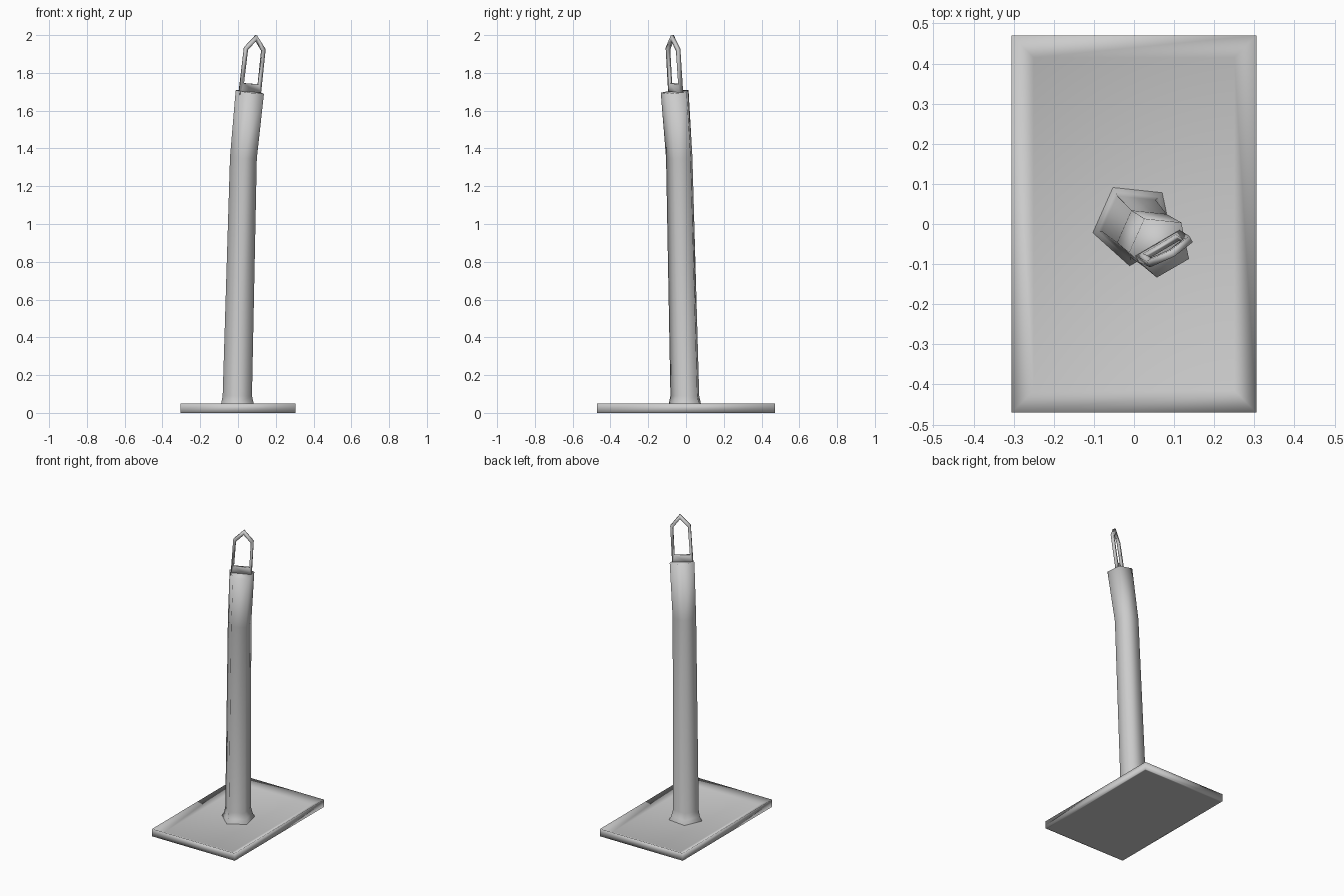
import bpy, bmesh
from math import cos, sin, radians
from mathutils import Vector

if "Cube" in bpy.data.objects:
    bpy.data.objects.remove(bpy.data.objects["Cube"])


def finish(bm, name):
    bmesh.ops.recalc_face_normals(bm, faces=bm.faces[:])
    me = bpy.data.meshes.new(name)
    bm.to_mesh(me)
    bm.free()
    ob = bpy.data.objects.new(name, me)
    bpy.context.collection.objects.link(ob)
    return ob


def bridge(bm, a, b, smooth=False):
    n = len(a)
    for i in range(n):
        j = (i + 1) % n
        bm.faces.new((a[i], a[j], b[j], b[i])).smooth = smooth


# Base plate: slab with a raised rim sloping down to a shallow dished top
bm = bmesh.new()
rings = []
for hx, hy, z in ((.295, .46, 0), (.305, .47, 0), (.305, .47, .025), (.305, .47, .05), (.25, .415, .023)):
    rings.append([bm.verts.new((sx * hx, sy * hy, z))
                  for sx, sy in ((-1, -1), (1, -1), (1, 1), (-1, 1))])
for a, b in zip(rings, rings[1:]):
    bridge(bm, a, b, True)
bm.faces.new(rings[-1]).smooth = True
bm.faces.new(rings[0]).smooth = True
mid = set(rings[2])
for e in bm.edges:
    if set(e.verts) <= mid:
        e.smooth = False
finish(bm, "base_plate")

# Post: leaning five-sided shaft with a flared foot and tilted top
bm = bmesh.new()
# centre x, centre y, z, radius, tilt
stations = ((0, 0, .015, .106, 0), (0, 0, .023, .105, 0), (0, 0, .05, .091, 0),
            (-.001, -.001, .09, .082, 0), (.031, -.031, 1.35, .075, .5),
            (.065, -.055, 1.70, .079, 1))
rings = []
for x, y, z, r, t in stations:
    ring = []
    for k in range(5):
        a = radians(48 + 72 * k)
        dx, dy = r * cos(a), r * sin(a)
        ring.append(bm.verts.new((x + dx, y + dy, z + t * (-.12 * dx + .075 * dy))))
    rings.append(ring)
for a, b in zip(rings, rings[1:]):
    bridge(bm, a, b, True)
for ring in (rings[0], rings[-1]):
    bm.faces.new(ring).smooth = True
finish(bm, "post")

# Eye loop: thin pointed frame following the tilt of the post top
axis = Vector((.112, -.06, 1)).normalized()
u = Vector((cos(radians(30)), sin(radians(30)), 0))
u = (u - axis * u.dot(axis)).normalized()
v = axis.cross(u)
origin = Vector((.063, -.055, 1.70))
outer = ((-.064, -.02), (.064, -.02), (.062, .232), (0, .302), (-.062, .232))
inner = ((-.047, .043), (.047, .043), (.045, .222), (0, .274), (-.045, .222))
bm = bmesh.new()


def outline(pts, side):
    return [bm.verts.new(origin + u * p + axis * w + v * side * .009) for p, w in pts]


of, ob_, nf, nb = (outline(outer, -1), outline(outer, 1), outline(inner, -1), outline(inner, 1))
bridge(bm, of, ob_, True)
bridge(bm, ob_, nb, True)
bridge(bm, nb, nf, True)
bridge(bm, nf, of, True)
finish(bm, "eye_loop")
